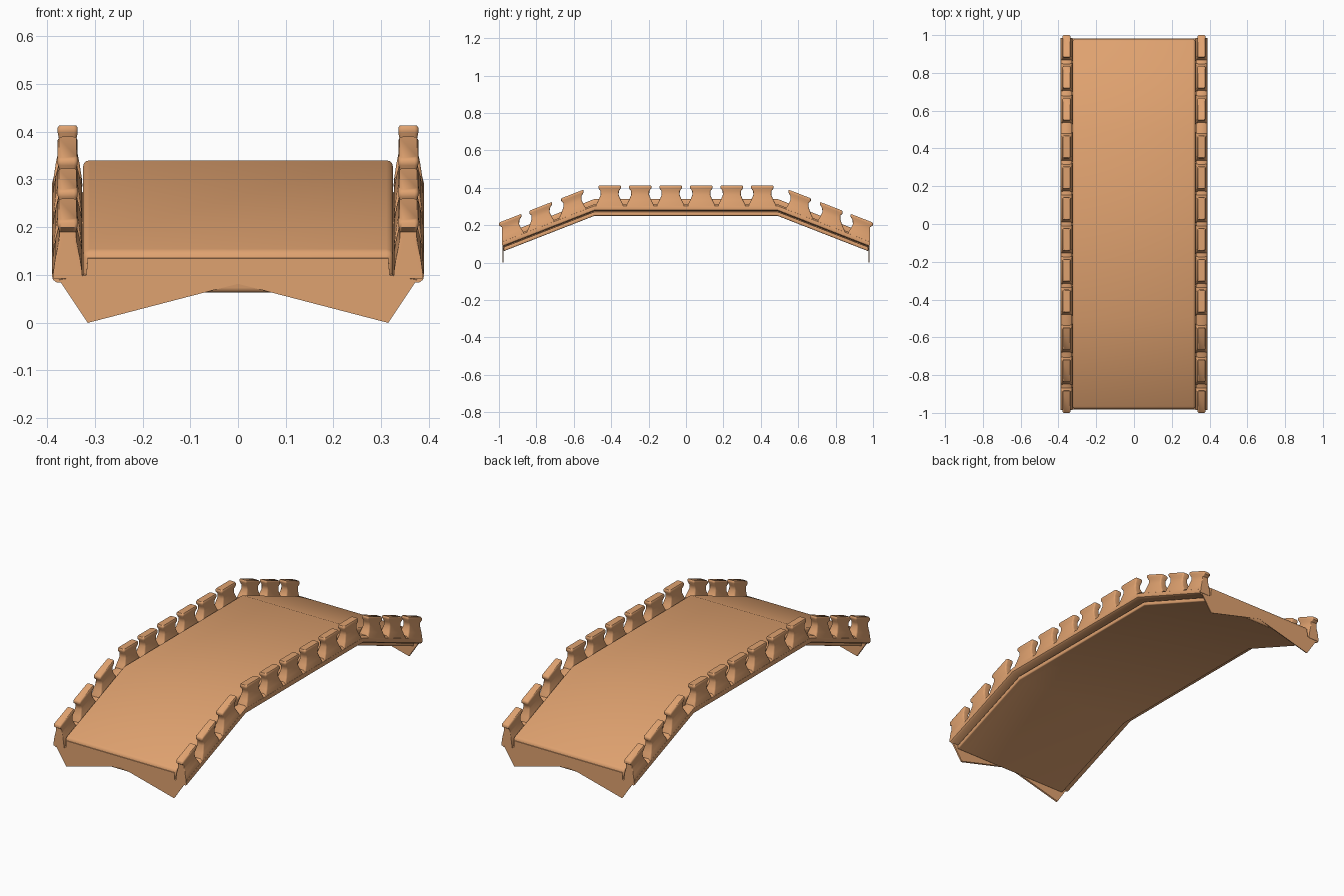
import bpy, bmesh, math
from mathutils import Vector

cube = bpy.data.objects.get("Cube")
if cube:
    bpy.data.objects.remove(cube, do_unlink=True)

BEND, END, SLOPE = 0.49, 0.98, 0.39

clay = bpy.data.materials.new("tan clay")
clay.use_nodes = True
clay.diffuse_color = (0.74, 0.36, 0.16, 1)
clay.node_tree.nodes["Principled BSDF"].inputs["Base Color"].default_value = clay.diffuse_color


def finish(bm, name, angle=40):
    """Lower everything beyond the bends along the ramps, then make the object."""
    for v in bm.verts:
        v.co.z -= SLOPE * max(0, abs(v.co.y) - BEND)
    bmesh.ops.recalc_face_normals(bm, faces=bm.faces)
    mesh = bpy.data.meshes.new(name)
    bm.to_mesh(mesh)
    bm.free()
    mesh.materials.append(clay)
    ob = bpy.data.objects.new(name, mesh)
    bpy.context.scene.collection.objects.link(ob)
    bpy.ops.object.select_all(action='DESELECT')
    bpy.context.view_layer.objects.active = ob
    ob.select_set(True)
    bpy.ops.object.shade_smooth_by_angle(angle=math.radians(angle))
    return ob


def loft(bm, rings):
    """Join closed rings of points and cap both ends."""
    rows = [[bm.verts.new(p) for p in ring] for ring in rings]
    for a, b in zip(rows, rows[1:]):
        n = len(a)
        for i in range(n):
            bm.faces.new((a[i], a[(i + 1) % n], b[(i + 1) % n], b[i]))
    bm.faces.new(rows[0])
    bm.faces.new(rows[-1])


def slab(name, half_x, half_y, z0, z1, radius):
    bm = bmesh.new()
    bmesh.ops.create_cube(bm, size=2)
    for v in bm.verts:
        v.co = Vector((v.co.x * half_x, v.co.y * half_y, z1 if v.co.z > 0 else z0))
    bmesh.ops.bevel(bm, geom=bm.edges[:], offset=radius, segments=3, profile=0.5, affect='EDGES')
    for y in (-BEND, BEND):
        bmesh.ops.bisect_plane(bm, geom=bm.verts[:] + bm.edges[:] + bm.faces[:],
                               plane_co=(0, y, 0), plane_no=(0, 1, 0))
    return finish(bm, name)


# Walkway and the narrow ledge under its sides
slab("deck", 0.325, END, 0.25, 0.34, 0.014)
slab("lower_ledge", 0.345, 0.975, 0.25, 0.272, 0.006)

# Side rails
RAIL = [(0.327, 0.275), (0.38, 0.275), (0.388, 0.281), (0.39, 0.29),
        (0.387, 0.303), (0.375, 0.312), (0.34, 0.312), (0.328, 0.303)]
for side, label in ((1, "left"), (-1, "right")):
    bm = bmesh.new()
    loft(bm, [[(side * x, y, z) for x, z in RAIL] for y in (-END, -BEND, BEND, END)])
    finish(bm, label + "_rail")

# Waisted posts with flared caps: half width, half length, height
POST = [(0.031, 0.081, 0.285), (0.030, 0.077, 0.30), (0.025, 0.060, 0.333),
        (0.019, 0.048, 0.362), (0.018, 0.049, 0.383), (0.021, 0.060, 0.398),
        (0.021, 0.060, 0.408), (0.018, 0.057, 0.413)]


def rounded_ring(cx, cy, hx, hy, z):
    r = 0.008
    ring = []
    for k, (sx, sy) in enumerate(((1, 1), (-1, 1), (-1, -1), (1, -1))):
        for step in range(4):
            a = math.radians(90 * k + 30 * step)
            y = cy + sy * (hy - r) + r * math.sin(a)
            if z < 0.39:
                y = max(-END - 0.005, min(END + 0.005, y))
            ring.append((cx + sx * (hx - r) + r * math.cos(a), y, z))
    return ring


for side, label in ((1, "left"), (-1, "right")):
    for end, place in ((-1, "front"), (1, "back")):
        for n, y in enumerate((0.082, 0.245, 0.408, 0.607, 0.777, 0.94)):
            bm = bmesh.new()
            loft(bm, [rounded_ring(side * 0.357, end * y, hx, hy, z) for hx, hy, z in POST])
            finish(bm, f"{label}_{place}_post_{n + 1}", 50)

# Thin notched aprons hanging from the deck ends down to the ground
DROP = SLOPE * (END - BEND)
APRON = [(-0.375, 0.09), (-0.315, 0.0), (0, 0.082), (0.315, 0.0), (0.375, 0.09),
         (0.318, 0.10), (0.315, 0.135), (-0.315, 0.135), (-0.318, 0.10)]
for end, place in ((-1, "front"), (1, "back")):
    bm = bmesh.new()
    loft(bm, [[(x, end * y, z + DROP) for x, z in APRON] for y in (END - 0.005, END + 0.002)])
    finish(bm, place + "_apron", 30)
